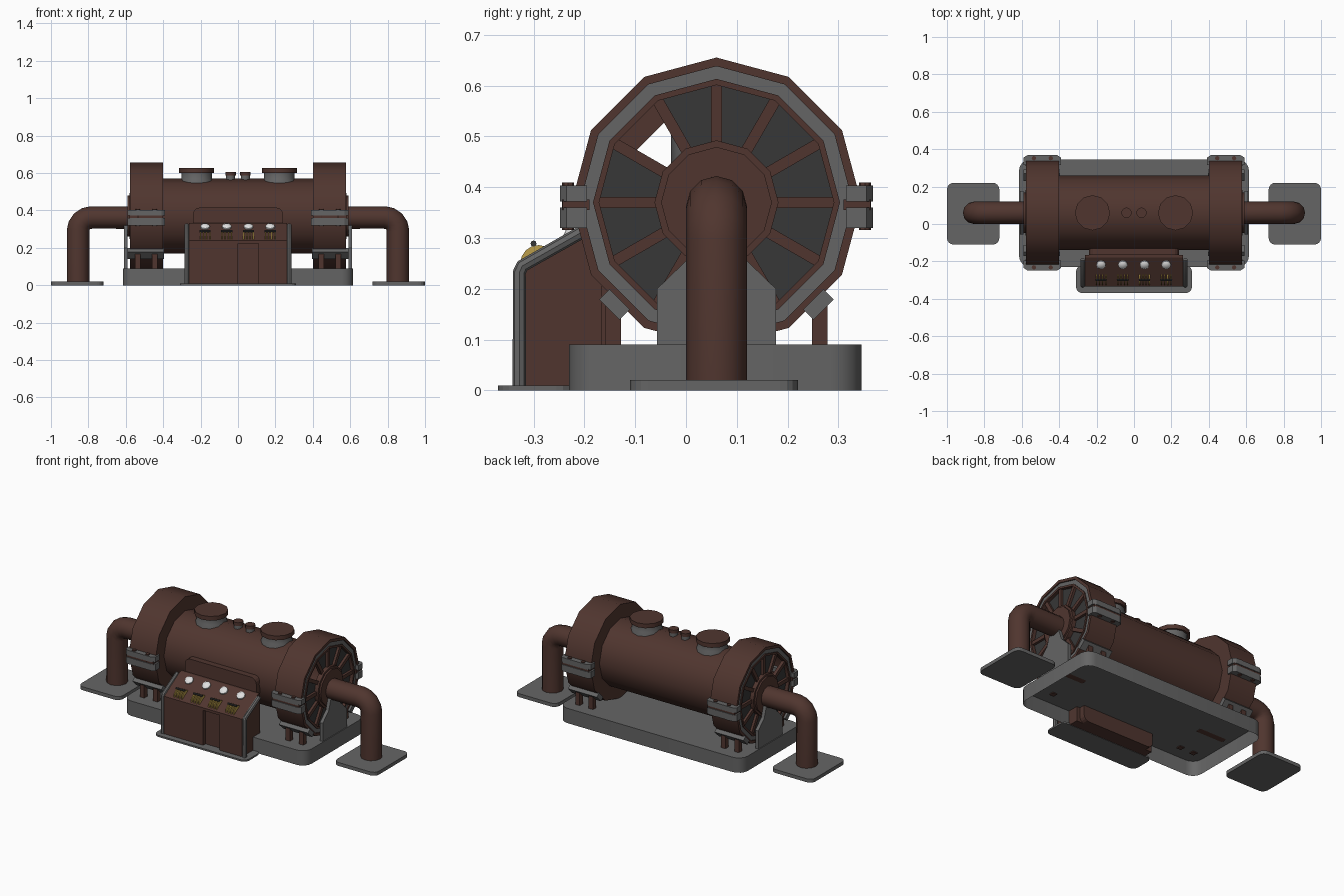
import bpy, bmesh, math
from mathutils import Vector

if "Cube" in bpy.data.objects:
    bpy.data.objects.remove(bpy.data.objects["Cube"])

def material(name, rgb):
    m = bpy.data.materials.new(name)
    m.diffuse_color = (*rgb, 1)
    m.use_nodes = True
    m.node_tree.nodes["Principled BSDF"].inputs["Base Color"].default_value = m.diffuse_color
    return m

BROWN = material("brown paint", (0.08, 0.036, 0.028))
GREY = material("steel grey", (0.13, 0.13, 0.13))
DARK = material("dark grey", (0.038, 0.038, 0.038))
GOLD = material("brass", (0.5, 0.34, 0.07))
WHITE = material("dial white", (0.75, 0.75, 0.75))
CY, CZ = 0.06, 0.37          # axis of the main cylinder

def mesh(name, verts, faces, mat, smooth=False):
    bm = bmesh.new()
    vs = [bm.verts.new(v) for v in verts]
    for f in faces:
        bm.faces.new([vs[i] for i in f])
    bmesh.ops.remove_doubles(bm, verts=bm.verts, dist=1e-5)
    bmesh.ops.recalc_face_normals(bm, faces=bm.faces)
    me = bpy.data.meshes.new(name)
    bm.to_mesh(me)
    bm.free()
    me.materials.append(mat)
    ob = bpy.data.objects.new(name, me)
    bpy.context.collection.objects.link(ob)
    if smooth:
        bpy.ops.object.select_all(action='DESELECT')
        ob.select_set(True)
        bpy.context.view_layer.objects.active = ob
        bpy.ops.object.shade_smooth_by_angle(angle=math.radians(35))
    return ob

def lathe(name, profile, mat, axis='x', c=(CY, CZ), seg=12, close=False, smooth=True):
    """Spin (position along axis, radius) points around the x or z axis."""
    verts, faces, n = [], [], len(profile)
    for k in range(seg):
        a = 2 * math.pi * k / seg
        for t, r in profile:
            p, q = c[0] + r * math.sin(a), c[1] + r * math.cos(a)
            verts.append((t, p, q) if axis == 'x' else (p, q, t))
    for k in range(seg):
        for i in range(n if close else n - 1):
            j, k2 = (i + 1) % n, (k + 1) % seg
            faces.append((k*n + i, k*n + j, k2*n + j, k2*n + i))
    return mesh(name, verts, faces, mat, smooth)

def prism(name, pts, axis, a, b, mat, low_cap=True, smooth=False):
    """Extrude a flat outline along x, y or z."""
    put = {'x': lambda p, t: (t, p[0], p[1]), 'y': lambda p, t: (p[0], t, p[1]),
           'z': lambda p, t: (p[0], p[1], t)}[axis]
    n = len(pts)
    verts = [put(p, a) for p in pts] + [put(p, b) for p in pts]
    faces = [(i, (i+1) % n, n + (i+1) % n, n + i) for i in range(n)] + [tuple(range(n, 2*n))]
    if low_cap:
        faces.append(tuple(range(n)))
    return mesh(name, verts, faces, mat, smooth)

def box(name, x0, x1, y0, y1, z0, z1, mat):
    return prism(name, [(x0, y0), (x1, y0), (x1, y1), (x0, y1)], 'z', z0, z1, mat)

def rounded(x0, x1, y0, y1, r, seg=4):
    pts = []
    for cx, cy, s in ((x1-r, y1-r, 0), (x0+r, y1-r, 1), (x0+r, y0+r, 2), (x1-r, y0+r, 3)):
        for i in range(seg + 1):
            a = math.pi / 2 * (s + i / seg)
            pts.append((cx + r * math.cos(a), cy + r * math.sin(a)))
    return pts

def tube(name, pts, r, mat, res=4):
    cu = bpy.data.curves.new(name, 'CURVE')
    cu.dimensions = '3D'
    cu.bevel_depth, cu.bevel_resolution, cu.use_fill_caps = r, res, True
    sp = cu.splines.new('POLY')
    sp.points.add(len(pts) - 1)
    for p, co in zip(sp.points, pts):
        p.co = (*co, 1)
    cu.materials.append(mat)
    ob = bpy.data.objects.new(name, cu)
    bpy.context.collection.objects.link(ob)
    bpy.ops.object.select_all(action='DESELECT')
    ob.select_set(True)
    bpy.context.view_layer.objects.active = ob
    bpy.ops.object.convert(target='MESH')
    bpy.ops.object.shade_smooth_by_angle(angle=math.radians(40))

# Foundation shell (open underneath) and hollow main cylinder
prism("foundation", rounded(-0.615, 0.615, -0.23, 0.345, 0.06), 'z', 0, 0.09, GREY, low_cap=False, smooth=True)
lathe("main_cylinder", [(-0.41, 0.2), (0.41, 0.2)], BROWN)

def polar(r, a):
    return CY + r * math.cos(a), CZ + r * math.sin(a)

for s, side in ((-1, "left"), (1, "right")):
    def X(prof):
        return [(s * t, r) for t, r in prof]
    # End drum with rings, hub, spokes and panels
    lathe(f"{side}_drum", X([(0.4, 0.19), (0.4, 0.285), (0.577, 0.285), (0.577, 0.268), (0.55, 0.268)]), BROWN)
    lathe(f"{side}_grey_ring", X([(0.55, 0.27), (0.57, 0.27), (0.57, 0.242), (0.55, 0.242)]), GREY, close=True)
    lathe(f"{side}_inner_ring", X([(0.55, 0.243), (0.576, 0.243), (0.576, 0.231), (0.55, 0.231)]), BROWN, close=True)
    lathe(f"{side}_hub", X([(0.55, 0), (0.55, 0.122), (0.58, 0.122), (0.58, 0.109), (0.59, 0.109), (0.59, 0)]), BROWN)
    verts, faces = [], []
    for k in range(12):
        a, b = math.radians(30 * k), math.radians(30 * k + 30)
        d, n = Vector((math.cos(a), math.sin(a))), Vector((-math.sin(a), math.cos(a))) * 0.011
        c = Vector((CY, CZ))
        prism(f"{side}_spoke", [c + d*0.11 - n, c + d*0.235 - n, c + d*0.235 + n, c + d*0.11 + n],
              'x', s * 0.55, s * 0.57, BROWN)
        if k == 4:           # one panel is open
            continue
        i = len(verts)
        verts += [(s * 0.555, *polar(r, t)) for r, t in ((0.115, a), (0.24, a), (0.24, b), (0.115, b))]
        faces.append((i, i + 1, i + 2, i + 3))
    mesh(f"{side}_panels", verts, faces, DARK)

    # Elbow pipe and its floor plate
    path = [(s * 0.58, CY, 0.362), (s * 0.785, CY, 0.362)]
    for i in range(1, 4):
        a = math.pi / 2 * i / 4
        path.append((s * (0.785 + 0.07 * math.sin(a)), CY, 0.292 + 0.07 * math.cos(a)))
    path += [(s * 0.855, CY, 0.292), (s * 0.855, CY, 0.005)]
    tube(f"{side}_pipe", path, 0.06, BROWN)
    prism(f"{side}_pipe_plate", rounded(s*0.86 - 0.14, s*0.86 + 0.14, -0.11, 0.22, 0.035),
          'z', 0, 0.021, GREY)

    # Support plate under the hub
    half = [(0.117, 0.09), (0.117, 0.2), (0.06, 0.255), (0.035, 0.33)]
    prism(f"{side}_support", [(CY + y, z) for y, z in half] + [(CY - y, z) for y, z in half[::-1]],
          'x', s * 0.59, s * 0.61, GREY)

    # Clamps, lower pads and legs on the front and back of the drum
    for q, where in ((-1, "front"), (1, "back")):
        for z0, z1 in ((0.32, 0.36), (0.372, 0.403)):
            ys = (CY + q * 0.255, CY + q * 0.295, CY + q * 0.308)
            prism(f"{side}_{where}_clamp", [(s*0.39, ys[0]), (s*0.39, ys[1]), (s*0.41, ys[2]),
                  (s*0.57, ys[2]), (s*0.59, ys[1]), (s*0.59, ys[0])], 'z', z0, z1, GREY)
        y0, y1 = sorted((CY + q * 0.25, CY + q * 0.303))
        x0, x1 = sorted((s * 0.4, s * 0.58))
        box(f"{side}_{where}_clamp_gasket", x0, x1, y0, y1, 0.355, 0.376, BROWN)
        d, n = Vector((q, -1)).normalized(), Vector((1, q)).normalized() * 0.028
        m = Vector((CY, CZ)) + d * 0.27
        prism(f"{side}_{where}_pad", [m - n, m + n, m + n + d*0.028, m - n + d*0.028],
              'x', s * 0.395, s * 0.59, GREY)
        for bx in (0.445, 0.535):
            lathe(f"{side}_{where}_bolt", [(0.316, 0), (0.316, 0.012), (0.409, 0.012), (0.409, 0)],
                  BROWN, 'z', (s * bx, CY + q * 0.292), 8)
            yc = CY + q * 0.203
            box(f"{side}_{where}_leg", s*bx - 0.015, s*bx + 0.015, yc - 0.015, yc + 0.015, 0.085, 0.185, BROWN)

    # Large and small top vents
    lathe(f"{side}_vent_neck", [(0.445, 0.09), (0.555, 0.09), (0.57, 0.082), (0.6, 0.082)], GREY, 'z', (s*0.22, CY))
    lathe(f"{side}_vent_cap", [(0.6, 0), (0.6, 0.094), (0.626, 0.094), (0.626, 0)], BROWN, 'z', (s*0.222, CY))
    lathe(f"{side}_valve_neck", [(0.55, 0.024), (0.588, 0.024)], GREY, 'z', (s*0.04, CY))
    lathe(f"{side}_valve_cap", [(0.586, 0), (0.586, 0.028), (0.606, 0.028), (0.606, 0)], BROWN, 'z', (s*0.04, CY))

    # Bent frame bar along each side of the console
    tube(f"{side}_console_bar", [(s*0.274, -0.328, 0.005), (s*0.274, -0.328, 0.232), (s*0.274, -0.322, 0.245),
         (s*0.274, -0.19, 0.32)], 0.013, GREY, 2)

# Control console with a recessed bay in its front
prism("console_plate", rounded(-0.31, 0.31, -0.37, -0.22, 0.035), 'z', 0, 0.01, GREY)
prism("console_body", [(-0.312, 0.002), (-0.312, 0.235), (-0.165, 0.324), (-0.165, 0.002)], 'x', -0.262, 0.262, BROWN)
prism("console_slope", [(-0.335, 0.222), (-0.335, 0.238), (-0.18, 0.332), (-0.165, 0.332), (-0.165, 0.31),
      (-0.31, 0.222)], 'x', -0.262, 0.262, BROWN)
for name, x0, x1 in (("console_door", -0.262, 0), ("console_right_front", 0.11, 0.262)):
    box(name, x0, x1, -0.335, -0.31, 0.008, 0.224, BROWN)
prism("console_backboard", rounded(-0.24, 0.24, 0.0, 0.415, 0.035), 'y', -0.167, -0.13, BROWN)

# Four dials and brass lever quadrants
normal = Vector((0, -0.518, 0.855))
for i in range(4):
    x = -0.176 + 0.116 * i
    dial = lathe("dial", [(-0.006, 0), (-0.006, 0.025), (0.006, 0.025), (0.013, 0.015), (0.015, 0)], WHITE, 'z', (0, 0))
    dial.rotation_euler = normal.to_track_quat('Z', 'Y').to_euler()
    dial.location = (x, -0.217, 0.312)
    for k in (-0.0255, -0.0085, 0.0085, 0.0255):
        lathe("lever_quadrant", [(x+k-0.003, 0), (x+k-0.003, 0.036), (x+k+0.003, 0.036), (x+k+0.003, 0)],
              GOLD, 'x', (-0.29, 0.25), 16)
    lathe("lever_handle", [(x-0.03, 0), (x-0.03, 0.006), (x+0.03, 0.006), (x+0.03, 0)], DARK, 'x', (-0.3, 0.289), 8)
